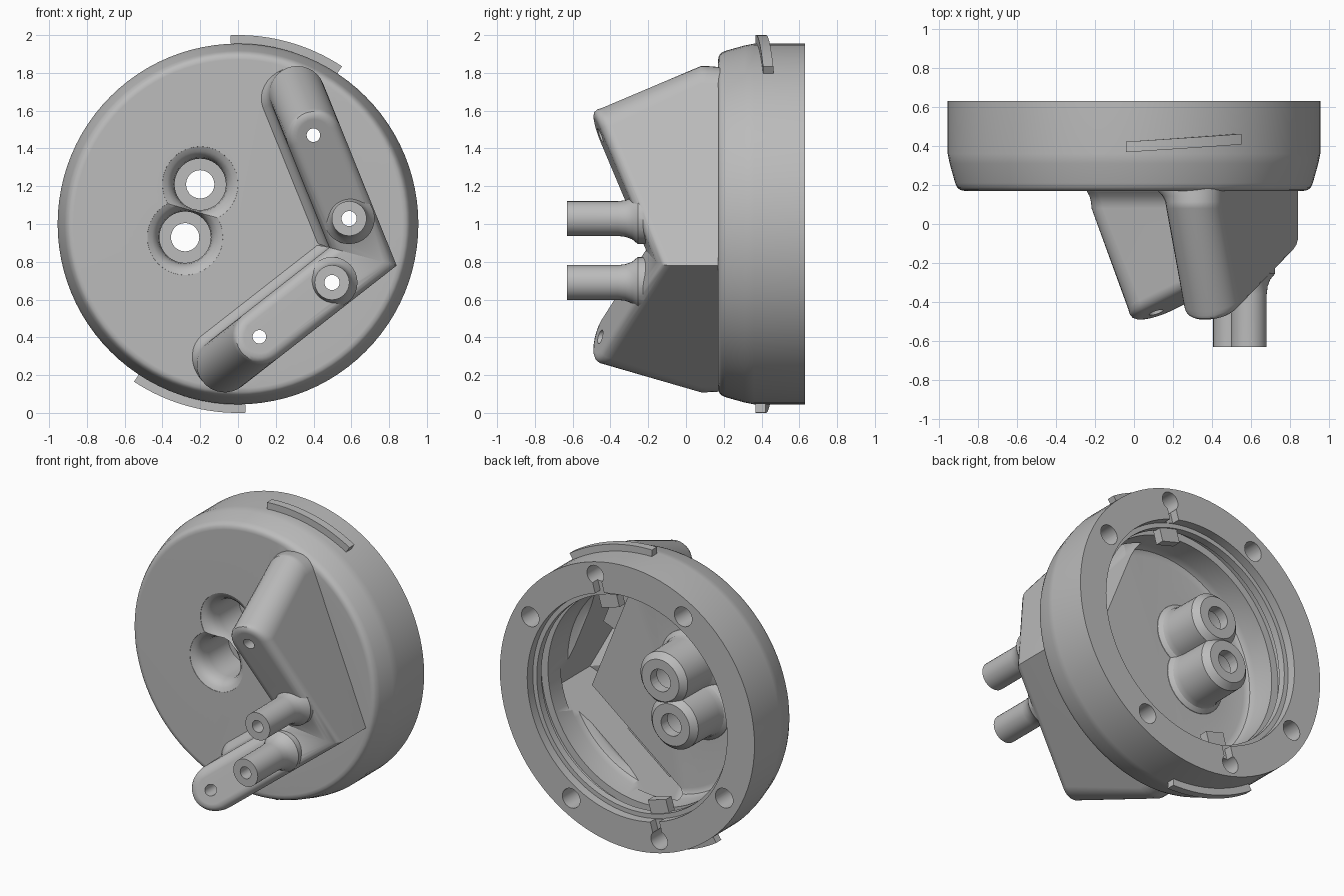
import bpy, bmesh, math
from math import sin, cos, radians, pi
from mathutils import Matrix, Vector

if "Cube" in bpy.data.objects:
    bpy.data.objects.remove(bpy.data.objects["Cube"])

grey = bpy.data.materials.new("plain_grey")
grey.use_nodes = True
grey.diffuse_color = (0.5, 0.5, 0.5, 1)
grey.node_tree.nodes["Principled BSDF"].inputs["Base Color"].default_value = (0.5, 0.5, 0.5, 1)

CENTRE_Z = 1.0


def finish(bm, name):
    bmesh.ops.remove_doubles(bm, verts=bm.verts, dist=0.0002)
    bmesh.ops.recalc_face_normals(bm, faces=bm.faces)
    mesh = bpy.data.meshes.new(name)
    bm.to_mesh(mesh)
    bm.free()
    mesh.materials.append(grey)
    ob = bpy.data.objects.new(name, mesh)
    bpy.context.collection.objects.link(ob)
    return ob


def revolve(name, profile, x=0, z=CENTRE_Z, steps=32):
    """Spin (radius, y) points round an axis parallel to y."""
    bm = bmesh.new()
    vs = [bm.verts.new((r, y, 0)) for r, y in profile]
    es = [bm.edges.new(p) for p in zip(vs, vs[1:])]
    bmesh.ops.spin(bm, geom=vs + es, cent=(0, 0, 0), axis=(0, 1, 0),
                   angle=2 * pi, steps=steps)
    bmesh.ops.translate(bm, verts=bm.verts, vec=(x, 0, z))
    return finish(bm, name)


def rod(name, r, y0, y1, x, z):
    return revolve(name, [(0, y0), (r, y0), (r, y1), (0, y1)], x, z, 28)


def combine(target, tool, operation):
    tool.hide_render = True
    mod = target.modifiers.new("join", "BOOLEAN")
    mod.operation, mod.solver, mod.object = operation, "EXACT", tool
    bpy.context.view_layer.objects.active = target
    bpy.ops.object.modifier_apply(modifier=mod.name)
    bpy.data.objects.remove(tool)


def add(tool):
    combine(housing, tool, "UNION")


def cut(tool):
    combine(housing, tool, "DIFFERENCE")


# Bent arm frame: u runs along an arm from the corner, v from outer to inner wall
CORNER = Vector((0.84, 0, 0.78))
WIDTH = 0.295
MITRE = 1 / math.tan(radians(53))
ARMS = ((112, 202), (218, 128))


def place(arm, u, v, y):
    a, b = (radians(k) for k in ARMS[arm])
    return CORNER + Vector((cos(a) * u + cos(b) * v, y, sin(a) * u + sin(b) * v))


def top_y(u):
    return -0.14 - 0.39 * u


def bent_arm(name, rows):
    """Rows: (height share, inset, flare, y shift) from the base to the top."""
    bm = bmesh.new()
    for arm in (0, 1):
        rings = []
        for t, inset, flare, shift in rows:
            r = WIDTH / 2 - inset
            end = 1.04 + (0.80 - 1.04) * t
            pts = [(inset * MITRE, inset)]
            for i in range(17):
                a = -pi / 2 + pi * i / 16
                pts.append((end + r * cos(a), WIDTH / 2 + r * sin(a)))
            pts.append(((WIDTH - inset) * MITRE, WIDTH - inset))
            ring = []
            for u, v in pts:
                y = 0.17 + (top_y(u) - 0.17) * t + shift
                v += flare * v / WIDTH
                u += flare * MITRE * v / WIDTH if u < 0.4 else 0
                ring.append(bm.verts.new(place(arm, u, v, y)))
            rings.append(ring)
        for lo, hi in zip(rings, rings[1:]):
            for i in range(len(lo) - 1):
                bm.faces.new((lo[i], lo[i + 1], hi[i + 1], hi[i]))
        bm.faces.new(rings[0])
        bm.faces.new(rings[-1])
    return finish(bm, name)


def arm_block(name, arm, u0, u1, v0, v1, y_back):
    """Block hanging inside an arm, its front following the sloped top."""
    bm = bmesh.new()
    bmesh.ops.create_cube(bm, size=1)
    for p in bm.verts:
        u = u1 if p.co.x > 0 else u0
        v = v1 if p.co.z > 0 else v0
        p.co = place(arm, u, v, y_back if p.co.y > 0 else top_y(u) + 0.03)
    return finish(bm, name)


def radial_box(name, angle, r0, r1, width, y0, y1):
    bm = bmesh.new()
    bmesh.ops.create_cube(bm, size=1)
    bmesh.ops.scale(bm, verts=bm.verts, vec=(r1 - r0, y1 - y0, width))
    bmesh.ops.translate(bm, verts=bm.verts, vec=((r0 + r1) / 2, (y0 + y1) / 2, 0))
    bmesh.ops.rotate(bm, verts=bm.verts, cent=(0, 0, 0),
                     matrix=Matrix.Rotation(-radians(angle), 3, "Y"))
    bmesh.ops.translate(bm, verts=bm.verts, vec=(0, 0, CENTRE_Z))
    return finish(bm, name)


# Round cup, open at the back, with a stepped and grooved rim
housing = revolve("housing", [
    (0, 0.17), (0.87, 0.17), (0.89, 0.174), (0.905, 0.185), (0.917, 0.21),
    (0.945, 0.31), (0.955, 0.36), (0.955, 0.63), (0.75, 0.63), (0.75, 0.57),
    (0.72, 0.57), (0.72, 0.52), (0.77, 0.52), (0.77, 0.45), (0.72, 0.45),
    (0.72, 0.3), (0.705, 0.26), (0.67, 0.24), (0, 0.24)], steps=96)

# Hollow bent arm on the front
add(bent_arm("arm_shell", [
    (0, 0, 0.07, 0.035), (0, 0, 0.045, -0.005), (0, 0, 0.022, -0.027),
    (0, 0, 0.006, -0.057), (0, 0, 0, -0.09), (1, 0, 0, 0.06),
    (1, 0.006, 0, 0.036), (1, 0.018, 0, 0.017), (1, 0.036, 0, 0.005), (1, 0.06, 0, 0)]))
cut(bent_arm("arm_hollow", [(0, 0.045, 0, 0.15), (0, 0.045, 0, 0), (1, 0.045, 0, 0.06)]))

for arm in (0, 1):
    add(arm_block("inner_block", arm, 0.5, 0.9, 0.08, 0.215, 0.06))
    # Pin with a flared foot and a bore
    p = place(arm, 0.325, 0.14, 0)
    add(revolve("pin", [(0, -0.63), (0.092, -0.63), (0.092, -0.36), (0.097, -0.32),
                        (0.11, -0.285), (0.135, -0.255), (0.135, -0.2), (0, -0.2)], p.x, p.z))
    cut(rod("pin_bore", 0.04, -0.7, 0.3, p.x, p.z))
    p = place(arm, 0.805, 0.15, 0)
    cut(rod("arm_hole", 0.036, -0.7, 0.3, p.x, p.z))

# Two hollow bosses behind flared recesses
BOSSES = ((-0.2, 1.21), (-0.28, 0.93))
for x, z in BOSSES:
    add(revolve("boss", [(0, 0.2), (0.225, 0.2), (0.215, 0.243), (0.19, 0.265),
                         (0.18, 0.3), (0.177, 0.52), (0.14, 0.56), (0, 0.56)], x, z, 40))
for x, z in BOSSES:
    cut(revolve("recess", [(0, 0.1), (0.215, 0.1), (0.2, 0.172), (0.175, 0.184),
                           (0.155, 0.205), (0.142, 0.235), (0.136, 0.28), (0.136, 0.49),
                           (0, 0.49)], x, z, 40))
    cut(rod("boss_hole", 0.075, 0.4, 0.7, x, z))

# Screw holes in the back rim
for angle in (30, 120, 210, 300):
    a = radians(angle)
    cut(rod("rim_hole", 0.066, 0.35, 0.7, 0.84 * cos(a), CENTRE_Z + 0.84 * sin(a)))

# Small inner tabs with notched holes
for angle in (74, 254):
    a = radians(angle)
    add(radial_box("tab", angle, 0.63, 0.8, 0.14, 0.5, 0.56))
    cut(radial_box("notch", angle, 0.7, 0.87, 0.07, 0.575, 0.7))
    cut(rod("notch_hole", 0.062, 0.46, 0.7, 0.87 * cos(a), CENTRE_Z + 0.87 * sin(a)))


# Slightly helical locking ridges on the outer wall
def ridge(name, turn):
    bm = bmesh.new()
    rings = []
    for i in range(17):
        t = i / 16
        a = radians(92.3 - 35.7 * t + turn)
        y = 0.395 + 0.04 * t
        rings.append([bm.verts.new((r * cos(a), y + d, CENTRE_Z + r * sin(a)))
                      for r, d in ((0.93, -0.027), (1, -0.027), (1, 0.027), (0.93, 0.027))])
    for lo, hi in zip(rings, rings[1:]):
        for i in range(4):
            j = (i + 1) % 4
            bm.faces.new((lo[i], lo[j], hi[j], hi[i]))
    bm.faces.new(rings[0])
    bm.faces.new(rings[-1])
    return finish(bm, name)


parts = [housing, ridge("upper_ridge", 0), ridge("lower_ridge", 180)]
for ob in parts:
    bpy.ops.object.select_all(action="DESELECT")
    ob.select_set(True)
    bpy.context.view_layer.objects.active = ob
    bpy.ops.object.shade_smooth_by_angle(angle=radians(32))
    ob.modifiers.new("even_normals", "WEIGHTED_NORMAL").keep_sharp = True
